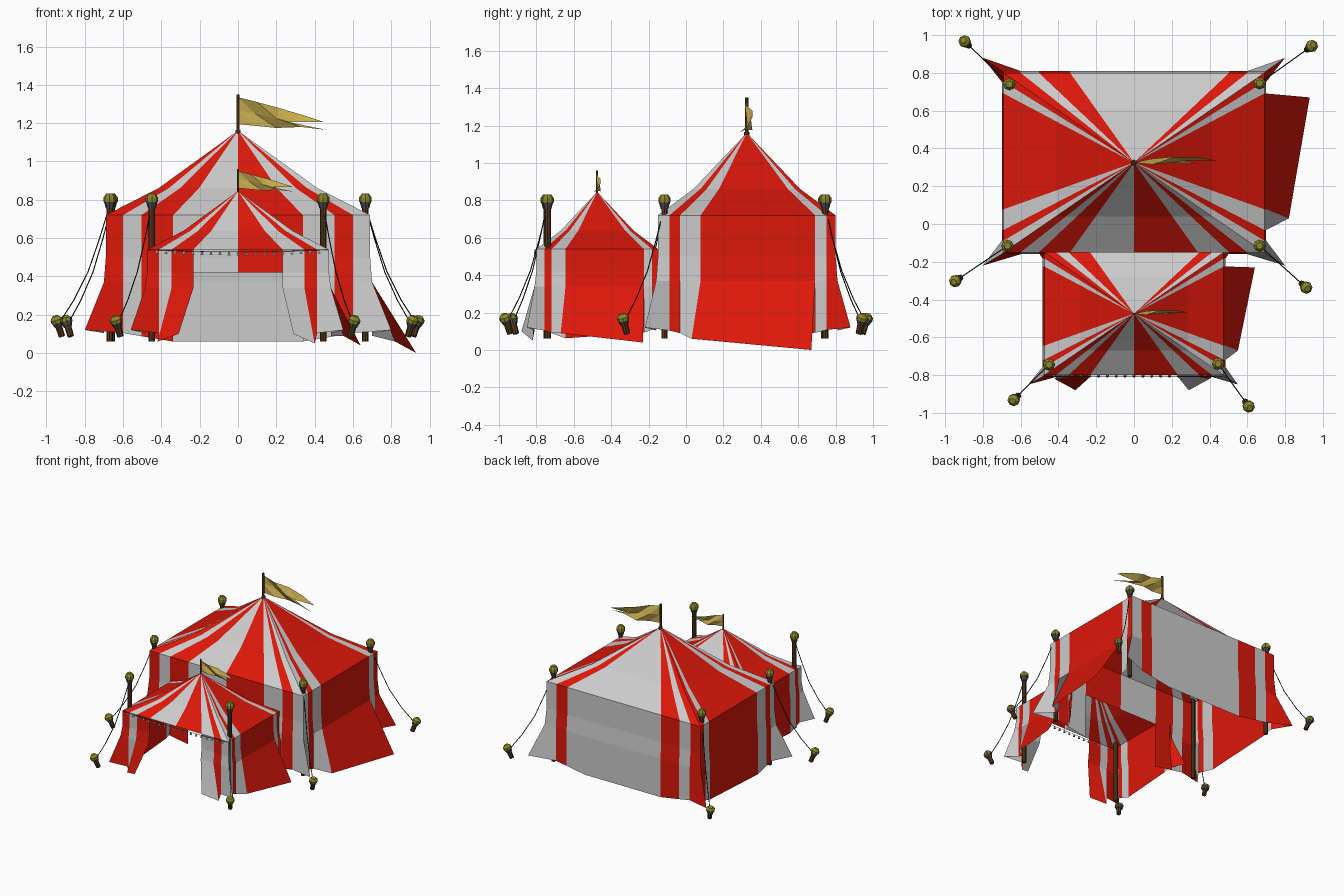
import bpy, bmesh, math
from mathutils import Vector as V

if "Cube" in bpy.data.objects:
    bpy.data.objects.remove(bpy.data.objects["Cube"])


def mat(name, c):
    m = bpy.data.materials.new(name)
    m.diffuse_color = (*c, 1)
    m.use_nodes = True
    m.node_tree.nodes["Principled BSDF"].inputs["Base Color"].default_value = m.diffuse_color
    return m


RED = mat("red_canvas", (0.72, 0.009, 0.003))
PALE = mat("pale_canvas", (0.53, 0.53, 0.53))
WOOD = mat("wood", (0.09, 0.04, 0.012))
IRON = mat("iron", (0.07, 0.07, 0.075))
OLIVE = mat("olive_cap", (0.26, 0.24, 0.025))
GOLD = mat("gold_cloth", (0.58, 0.42, 0.08))
ROPE = mat("rope", (0.015, 0.013, 0.01))


def finish(bm, name, mats):
    me = bpy.data.meshes.new(name)
    bm.to_mesh(me)
    bm.free()
    for m in mats:
        me.materials.append(m)
    ob = bpy.data.objects.new(name, me)
    bpy.context.collection.objects.link(ob)
    return ob


def rod(bm, p, q, r1, r2, n=8, mi=0):
    p, q = V(p), V(q)
    d = q - p
    M = d.to_track_quat('Z', 'Y').to_matrix().to_4x4()
    M.translation = (p + q) / 2
    res = bmesh.ops.create_cone(bm, cap_ends=True, segments=n, radius1=r1,
                                radius2=r2, depth=d.length, matrix=M)
    for f in {f for v in res["verts"] for f in v.link_faces}:
        f.material_index = mi


# Stripe breaks along each side of the unit square, going round from front left
FRONT = [-1, -.87, -.73, -.49, 0, .49, .73, .87]
RIGHT = [-1, -.87, -.75, -.52, .77, .9]
BACK = [1, .87, .73, .49, -.49, -.73, -.87]
LEFT = [1, .9, .77, -.52, -.75, -.87]
RIM = ([(u, -1) for u in FRONT] + [(1, u) for u in RIGHT] +
       [(u, 1) for u in BACK] + [(-1, u) for u in LEFT])
STRIPE = "RGRGRGRG" + "GRGRGR" + "GRGGRGR" + "RGRGRG"


def tent(name, cy, hw, hd, apex, rings, hem, skip):
    """rings: wall (height, offset) from the eave down; hem: special hem points"""
    bm = bmesh.new()
    n = len(RIM)

    def side(u, w, off):
        x, y = u * hw, cy + w * hd
        return (x + (math.copysign(off, u) if abs(u) == 1 else 0),
                y + (math.copysign(off, w) if abs(w) == 1 else 0))
    eave = rings[0][0]
    rows = []
    for f, sag in ((.012, 0), (.6, .035 * hw / .69)):
        z = apex + (eave - apex) * f - sag
        rows.append([bm.verts.new((u * hw * f, cy + w * hd * f, z)) for u, w in RIM])
    for z, off in rings:
        rows.append([bm.verts.new((*side(u, w, off), z)) for u, w in RIM])
    low, plain = [], []
    for i, (u, w) in enumerate(RIM):
        t = min(abs(u), abs(w))
        x, y = side(u, w, .08 if t == 1 else .01)
        z = .06 + .06 * max(0, (t - .5) / .5)
        plain.append((x, y, z))
        low.append(bm.verts.new(hem.get(i, plain[i])))
    rows.append(low)
    slit = bm.verts.new(plain[12])     # the kicked-out side flap is loose at its back edge
    for r in range(len(rows) - 1):
        for i in range(n):
            if skip(r - 2, i):
                continue
            j = (i + 1) % n
            a = slit if i == 12 and r == len(rows) - 2 else rows[r + 1][i]
            f = bm.faces.new((rows[r][i], a, rows[r + 1][j], rows[r][j]))
            f.material_index = 0 if STRIPE[i] == "R" else 1
    bmesh.ops.delete(bm, geom=[v for v in bm.verts if not v.link_faces], context='VERTS')
    finish(bm, name, (RED, PALE))


# Main tent, with a low doorway in the front wall
tent("main_tent", .325, .69, .475, 1.16,
     [(.72, 0), (.5, 0), (.42, -.006), (.37, -.01)],
     {11: (.82, .03, .06), 12: (.93, .67, 0), 0: (-.8, -.22, .12), 8: (.8, -.22, .12),
      14: (.8, .88, .12), 21: (-.8, .88, .12)},
     lambda r, i: r >= 2 and i in (3, 4))
# Porch tent, open at the front and where it meets the main tent
tent("porch_tent", -.475, .475, .325, .845,
     [(.54, 0), (.42, 0), (.34, -.01)],
     {11: (.55, -.67, .09), 12: (.64, -.23, .04), 0: (-.56, -.85, .12), 8: (.55, -.85, .12),
      3: (-.31, -.88, .1), 2: (-.42, -.82, .06), 5: (.29, -.88, .1), 6: (.4, -.82, .05)},
     lambda r, i: r >= 0 and (i in (3, 4) or 14 <= i <= 20))

# Corner posts, pegs and guy ropes: post position, then peg position
GUYS = [((-.66, .74), (-.90, .97)), ((.665, .745), (.945, .945)),
        ((-.67, -.115), (-.95, -.305)), ((.665, -.115), (.915, -.34)),
        ((-.45, -.745), (-.64, -.935)), ((.445, -.74), (.61, -.97))]
for k, (a, b) in enumerate(GUYS):
    bm = bmesh.new()
    rod(bm, (*a, .06), (*a, .78), .017, .017)
    rod(bm, (*a, .755), (*a, .79), .02, .03, 8, 1)
    rod(bm, (*a, .788), (*a, .812), .033, .033, 8, 2)
    rod(bm, (*a, .812), (*a, .832), .033, .018, 8, 2)
    finish(bm, f"corner_post_{k}", (WOOD, IRON, OLIVE))

    bm = bmesh.new()
    top = V((*b, .18))
    out = (V(b) - V(a)).normalized()
    ax = V((out.x * .4, out.y * .4, 1)).normalized()
    rod(bm, top - ax * .1, top - ax * .02, .017, .019)
    rod(bm, top - ax * .045, top - ax * .022, .022, .03, 8, 1)
    rod(bm, top - ax * .022, top - ax * .004, .032, .032, 8, 2)
    rod(bm, top - ax * .004, top + ax * .014, .032, .016, 8, 2)
    finish(bm, f"ground_peg_{k}", (WOOD, IRON, OLIVE))

    bm = bmesh.new()
    p, q = V((*a, .77)), top - ax * .035
    sags = [(0, 0), (.2, .05), (.42, .085), (.7, .06), (1, 0)]
    pts = [p.lerp(q, t) - V((0, 0, s)) for t, s in sags]
    for c, d in zip(pts, pts[1:]):
        rod(bm, c, d, .003, .003, 5)
    finish(bm, f"guy_rope_{k}", (ROPE,))

# Flag poles and swallow-tailed pennants
for name, cy, z0, z1, s in (("main", .325, 1.14, 1.35, 1), ("porch", -.475, .82, .96, .64)):
    bm = bmesh.new()
    rod(bm, (0, cy, z0), (0, cy, z1), .009 * s, .009 * s, 6)
    rod(bm, (0, cy, z0), (0, cy, z0 + .025 * s), .016 * s, .014 * s, 6)
    finish(bm, name + "_flag_pole", (WOOD,))
    bm = bmesh.new()
    cols = [[(0, 0, 0), (0, 0, -.07), (0, 0, -.14)],
            [(.1, -.01, -.025), (.09, .02, -.085), (.1, .0, -.15)],
            [(.21, .03, -.055), (.2, .0, -.11), (.2, .03, -.16)],
            [(.33, .03, -.09), (.27, .01, -.13), (.33, -.005, -.155)]]
    g = [[bm.verts.new((x * s, cy + y * s, z1 - .015 * s + z * s)) for x, y, z in c] for c in cols]
    for c, d in zip(g, g[1:]):
        for i in (0, 1):
            bm.faces.new((c[i], c[i + 1], d[i + 1]))
            bm.faces.new((c[i], d[i + 1], d[i]))
    for i, tip in ((0, (.45, .01, -.13)), (1, (.46, -.035, -.17))):
        t = bm.verts.new((tip[0] * s, cy + tip[1] * s, z1 - .015 * s + tip[2] * s))
        bm.faces.new((g[3][i], g[3][i + 1], t))
    finish(bm, name + "_pennant", (GOLD,))

# Beaded trim sagging along the porch eave
bm = bmesh.new()
pts = [V((x, -.805, .54 - .012 * (1 - (x / .47) ** 2))) for x in [-.47 + .94 * i / 20 for i in range(21)]]
for c, d in zip(pts, pts[1:]):
    rod(bm, c, d, .0015, .0015, 4)
for c in pts[1:-1]:
    rod(bm, c, c - V((0, 0, .018)), .004, .009, 6, 1)
finish(bm, "porch_bead_trim", (ROPE, PALE))
